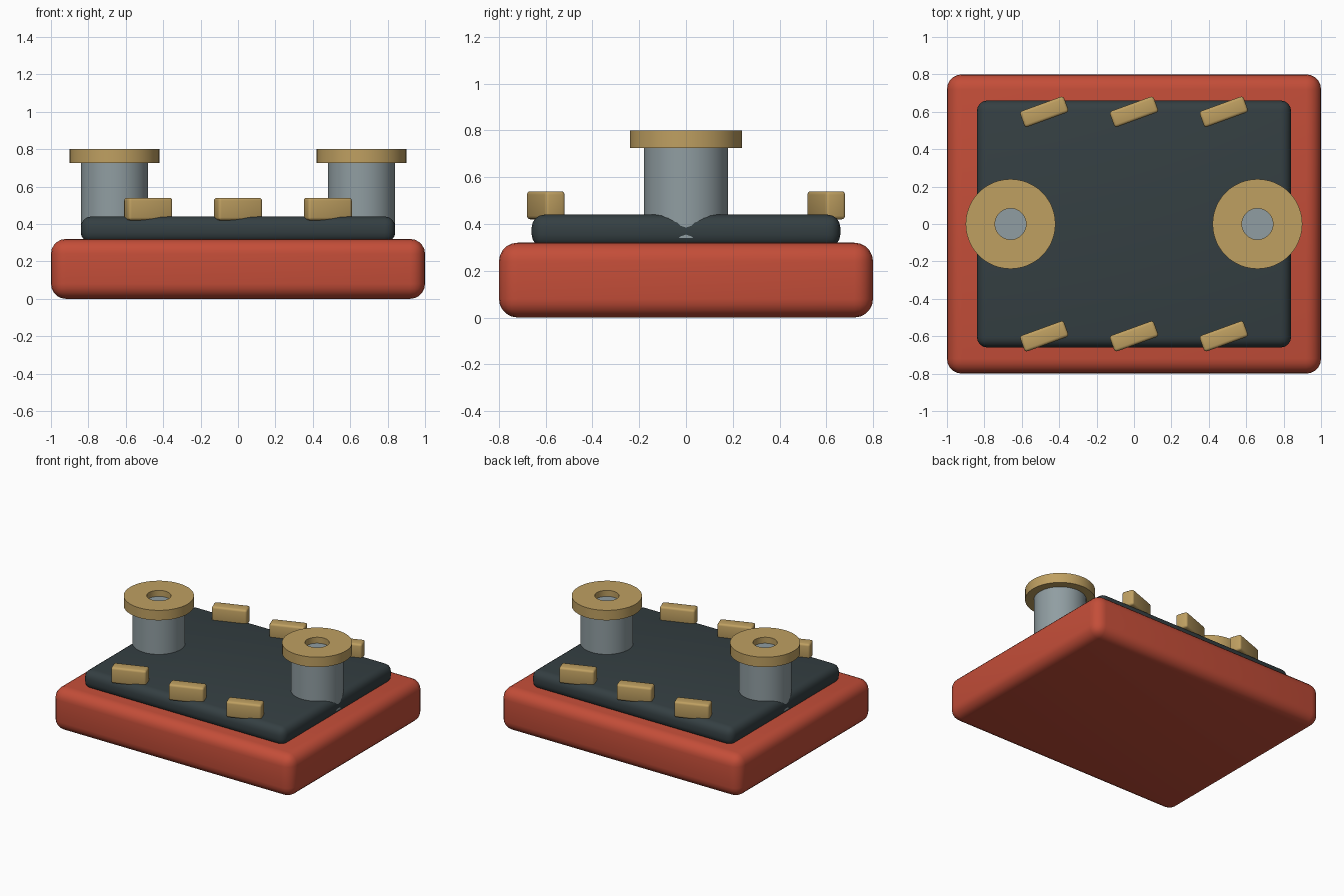
import bpy, bmesh, math
from mathutils import Matrix

if "Cube" in bpy.data.objects:
    bpy.data.objects.remove(bpy.data.objects["Cube"])


def material(name, rgb):
    m = bpy.data.materials.new(name)
    m.diffuse_color = (*rgb, 1)
    m.use_nodes = True
    m.node_tree.nodes["Principled BSDF"].inputs["Base Color"].default_value = m.diffuse_color
    return m


RED = material("red_body", (0.55, 0.075, 0.04))
DARK = material("dark_slate", (0.035, 0.05, 0.055))
STEEL = material("steel", (0.28, 0.34, 0.36))
BRASS = material("brass", (0.52, 0.35, 0.12))


def finish(name, bm, mat, bevel=0, segments=4):
    bmesh.ops.recalc_face_normals(bm, faces=bm.faces)
    mesh = bpy.data.meshes.new(name)
    bm.to_mesh(mesh)
    bm.free()
    mesh.materials.append(mat)
    ob = bpy.data.objects.new(name, mesh)
    bpy.context.collection.objects.link(ob)
    if bevel:
        mod = ob.modifiers.new("rounded_edges", 'BEVEL')
        mod.width, mod.segments = bevel, segments
    bpy.ops.object.select_all(action='DESELECT')
    ob.select_set(True)
    bpy.context.view_layer.objects.active = ob
    if bevel:
        bpy.ops.object.modifier_apply(modifier="rounded_edges")
    bpy.ops.object.shade_smooth_by_angle(angle=math.radians(35))
    return ob


def box(name, size, z0, mat, bevel, segments=4, at=(0, 0), turn=0):
    bm = bmesh.new()
    bmesh.ops.create_cube(bm, size=1, matrix=Matrix.Diagonal((*size, 1)))
    ob = finish(name, bm, mat, bevel, segments)
    ob.location = (*at, z0 + size[2] / 2)
    ob.rotation_euler.z = turn
    return ob


def post(name, x, r, z0, z1):
    bm = bmesh.new()
    bmesh.ops.create_cone(bm, cap_ends=True, segments=48, radius1=r, radius2=r, depth=z1 - z0)
    finish(name, bm, STEEL).location = (x, 0, (z0 + z1) / 2)


def washer(name, x, r_in, r_out, z0, z1, n=48):
    bm = bmesh.new()
    profile = [(r_in, z0), (r_out, z0), (r_out, z1), (r_in, z1)]
    rings = []
    for i in range(n):
        a = 2 * math.pi * i / n
        rings.append([bm.verts.new((r * math.cos(a), r * math.sin(a), z)) for r, z in profile])
    for i in range(n):
        a, b = rings[i], rings[(i + 1) % n]
        for j in range(4):
            k = (j + 1) % 4
            bm.faces.new((a[j], b[j], b[k], a[k]))
    finish(name, bm, BRASS).location = (x, 0, 0)


# Rounded base block and raised plate
box("base", (2, 1.6, 0.32), 0, RED, 0.08, 5)
box("top_plate", (1.68, 1.32, 0.14), 0.30, DARK, 0.055, 4)

# Two posts, each with a ring cap
for side, x in (("left", -0.66), ("right", 0.66)):
    post(side + "_post", x, 0.18, 0.34, 0.755)
    washer(side + "_cap_ring", x, 0.083, 0.24, 0.725, 0.80)

# Slanted blocks along the front and back edges
for row, y in (("front", -0.6), ("back", 0.6)):
    for i in range(3):
        box(f"{row}_block_{i + 1}", (0.25, 0.09, 0.12), 0.42, BRASS, 0.015, 3,
            at=(0.48 * (i - 1), y), turn=math.radians(20))
